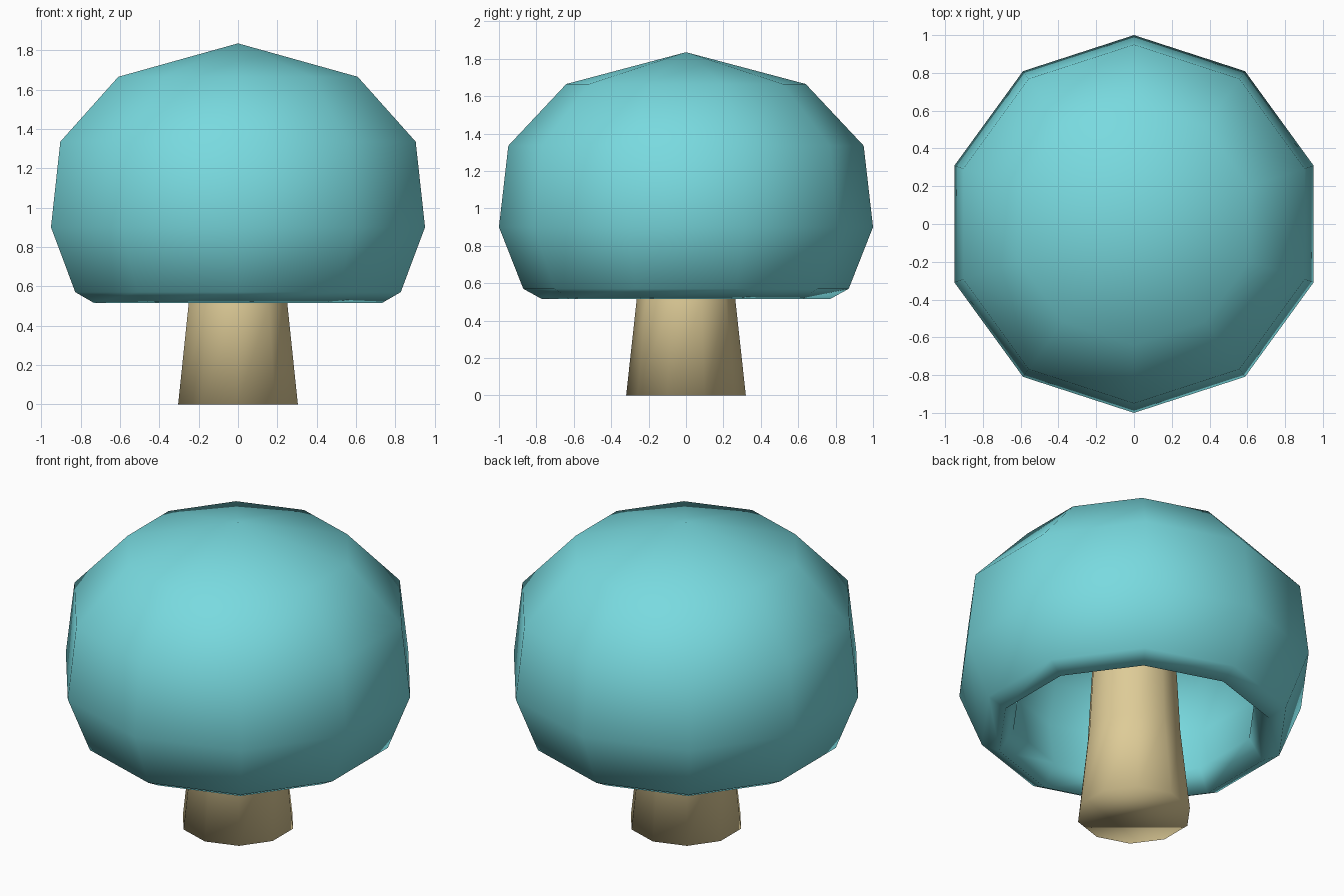
import bpy, math

if "Cube" in bpy.data.objects:
    bpy.data.objects.remove(bpy.data.objects["Cube"])

SIDES = 10


def material(name, color):
    m = bpy.data.materials.new(name)
    m.diffuse_color = color
    m.use_nodes = True
    m.node_tree.nodes["Principled BSDF"].inputs["Base Color"].default_value = m.diffuse_color
    return m


def lathe(name, profile, mat):
    """Spin (radius, z) points around z; radius 0 makes a pole."""
    verts, faces, rings = [], [], []
    for r, z in profile:
        n = 1 if r == 0 else SIDES
        rings.append([len(verts) + i for i in range(n)])
        for i in range(n):
            a = math.pi / 2 + math.tau * i / SIDES
            verts.append((r * math.cos(a), r * math.sin(a), z))
    for lo, hi in zip(rings, rings[1:]):
        for i in range(SIDES):
            j = (i + 1) % SIDES
            if len(lo) == 1:
                faces.append((lo[0], hi[j], hi[i]))
            elif len(hi) == 1:
                faces.append((lo[i], lo[j], hi[0]))
            else:
                faces.append((lo[i], lo[j], hi[j], hi[i]))
    # close flat ends
    if len(rings[0]) > 1:
        faces.append(tuple(reversed(rings[0])))
    if len(rings[-1]) > 1:
        faces.append(tuple(rings[-1]))
    mesh = bpy.data.meshes.new(name)
    mesh.from_pydata(verts, [], faces)
    mesh.materials.append(mat)
    mesh.shade_smooth()
    obj = bpy.data.objects.new(name, mesh)
    bpy.context.collection.objects.link(obj)
    return obj


# Stem, flared at the foot and running up into the hollow cap
lathe("stem", [(0.32, 0), (0.265, 0.5), (0.24, 0.95), (0.23, 1.36)],
      material("stem_tan", (0.73, 0.60, 0.31, 1)))

# Cap: hollow inside from the ceiling down to the lip, then the outer dome
lathe("cap", [(0, 1.42), (0.48, 1.32), (0.68, 1.14), (0.73, 0.9), (0.69, 0.64),
              (0.77, 0.515), (0.87, 0.57), (1.0, 0.9), (0.95, 1.335),
              (0.64, 1.665), (0, 1.835)],
      material("cap_teal", (0.19, 0.70, 0.74, 1)))
